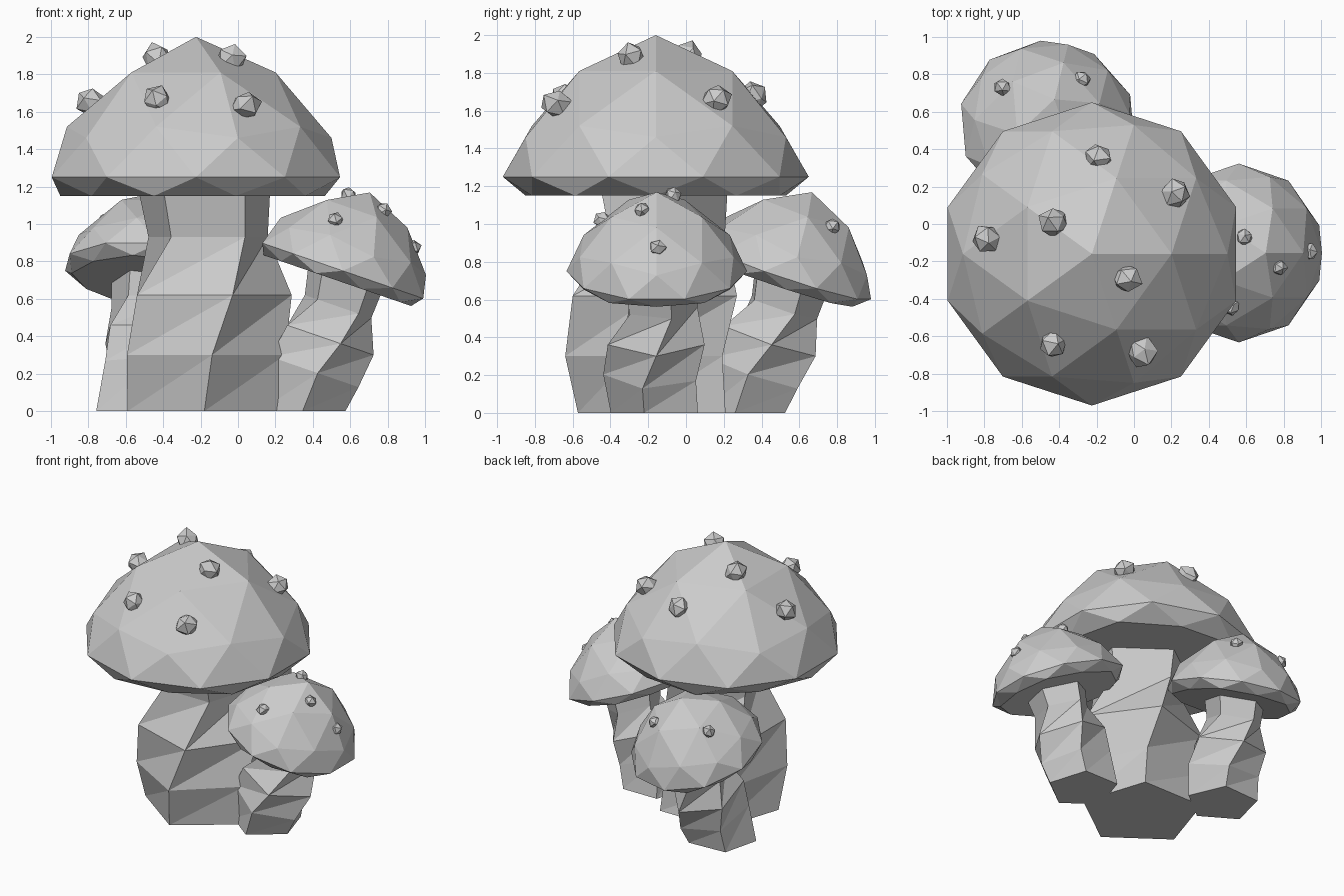
import bpy, bmesh, math, random
from mathutils import Matrix, Vector

cube = bpy.data.objects.get("Cube")
if cube:
    bpy.data.objects.remove(cube, do_unlink=True)

random.seed(4)
GREY = (0.6, 0.6, 0.6, 1)
grey = bpy.data.materials.new("stone_grey")
grey.use_nodes = True
grey.diffuse_color = GREY
grey.node_tree.nodes["Principled BSDF"].inputs["Base Color"].default_value = GREY

RIM = 1.25      # rim height of the large mushroom
RADIUS = 0.81
SIDES = 5       # sides of a stem
# cap height for each ring of the unit sphere, from crown to underside
CAP_RINGS = [(1, 0.75), (0.851, 0.56), (0.526, 0.27), (0.447, 0.21), (0, 0),
             (-0.447, -0.1), (-0.526, -0.1), (-0.851, -0.1), (-1, -0.1)]
# stem rings: x, y, height, radius, twist in degrees
STEM_RINGS = [(0.045, 0.02, 0, 0.432, 0), (0.04, -0.035, 0.3, 0.447, 6),
              (0.055, -0.005, 0.62, 0.457, 18), (0.065, 0.03, 0.93, 0.335, 36),
              (0.045, 0.01, 1.18, 0.37, 36)]


def finish(bm, name):
    bmesh.ops.recalc_face_normals(bm, faces=bm.faces[:])
    mesh = bpy.data.meshes.new(name)
    bm.to_mesh(mesh)
    bm.free()
    mesh.materials.append(grey)
    obj = bpy.data.objects.new(name, mesh)
    bpy.context.collection.objects.link(obj)


def cap(name, matrix):
    bm = bmesh.new()
    bmesh.ops.create_icosphere(bm, subdivisions=2, radius=1)
    for v in bm.verts:
        height = min(CAP_RINGS, key=lambda ring: abs(ring[0] - v.co.z))[1]
        v.co = Vector((v.co.x * RADIUS, v.co.y * RADIUS, RIM + height))
    bm.transform(matrix)
    finish(bm, name)


def stem(name, matrix):
    bm = bmesh.new()
    rings = []
    for x, y, z, r, twist in STEM_RINGS:
        ring = []
        for i in range(SIDES):
            a = math.radians(360 / SIDES * i - 90 + twist)
            ring.append(bm.verts.new((x + r * math.cos(a), y + r * math.sin(a), z)))
        rings.append(ring)
    # walls creased against the twist
    for low, high in zip(rings, rings[1:]):
        for i in range(SIDES):
            j = (i + 1) % SIDES
            bm.faces.new((low[i], low[j], high[j]))
            bm.faces.new((low[i], high[j], high[i]))
    bm.faces.new(rings[0][::-1])
    bm.faces.new(rings[-1])
    bm.transform(matrix)
    for v in rings[0]:
        v.co.z = 0
    finish(bm, name)


def warts(name, matrix, size, spots):
    centre = matrix @ Vector((0, 0, RIM))
    for n, spot in enumerate(spots):
        spot = Vector(spot)
        turn = (spot - centre).to_track_quat('Z', 'Y').to_matrix().to_4x4()
        bm = bmesh.new()
        bmesh.ops.create_icosphere(bm, subdivisions=1, radius=size)
        for v in bm.verts:      # rough crystal outline
            v.co *= random.uniform(0.88, 1.12)
        bm.transform(Matrix.Translation(spot) @ turn @ Matrix.Diagonal((1, 1, 1.15, 1)))
        finish(bm, f"{name}_{n + 1}")


def mushroom(name, rim_centre, scale, facing, tilt, wart_size, spots):
    matrix = (Matrix.Translation(rim_centre)
              @ Matrix.Rotation(math.radians(facing), 4, 'Z')
              @ Matrix.Rotation(math.radians(tilt), 4, 'Y')
              @ Matrix.Scale(scale, 4)
              @ Matrix.Translation((0, 0, -RIM)))
    cap(name + "_cap", matrix)
    stem(name + "_stem", matrix)
    warts(name + "_wart", matrix, wart_size, spots)


mushroom("large", (-0.225, -0.16, RIM), 1, 0, 0, 0.08,
         [(-0.78, -0.08, 1.65), (-0.43, 0.01, 1.88), (-0.19, 0.35, 1.67),
          (0.22, 0.16, 1.66), (-0.04, -0.29, 1.88), (-0.43, -0.64, 1.66),
          (0.04, -0.68, 1.63)])
mushroom("left_small", (0.56, -0.155, 0.75), 0.59, 0, 19, 0.047,
         [(0.59, -0.07, 1.15), (0.77, -0.23, 1.07), (0.93, -0.15, 0.87),
          (0.52, -0.44, 1.02)])
mushroom("back_small", (-0.46, 0.527, 0.75), 0.59, 76, 19, 0.047,
         [(-0.7, 0.73, 1.01), (-0.28, 0.77, 0.98)])
